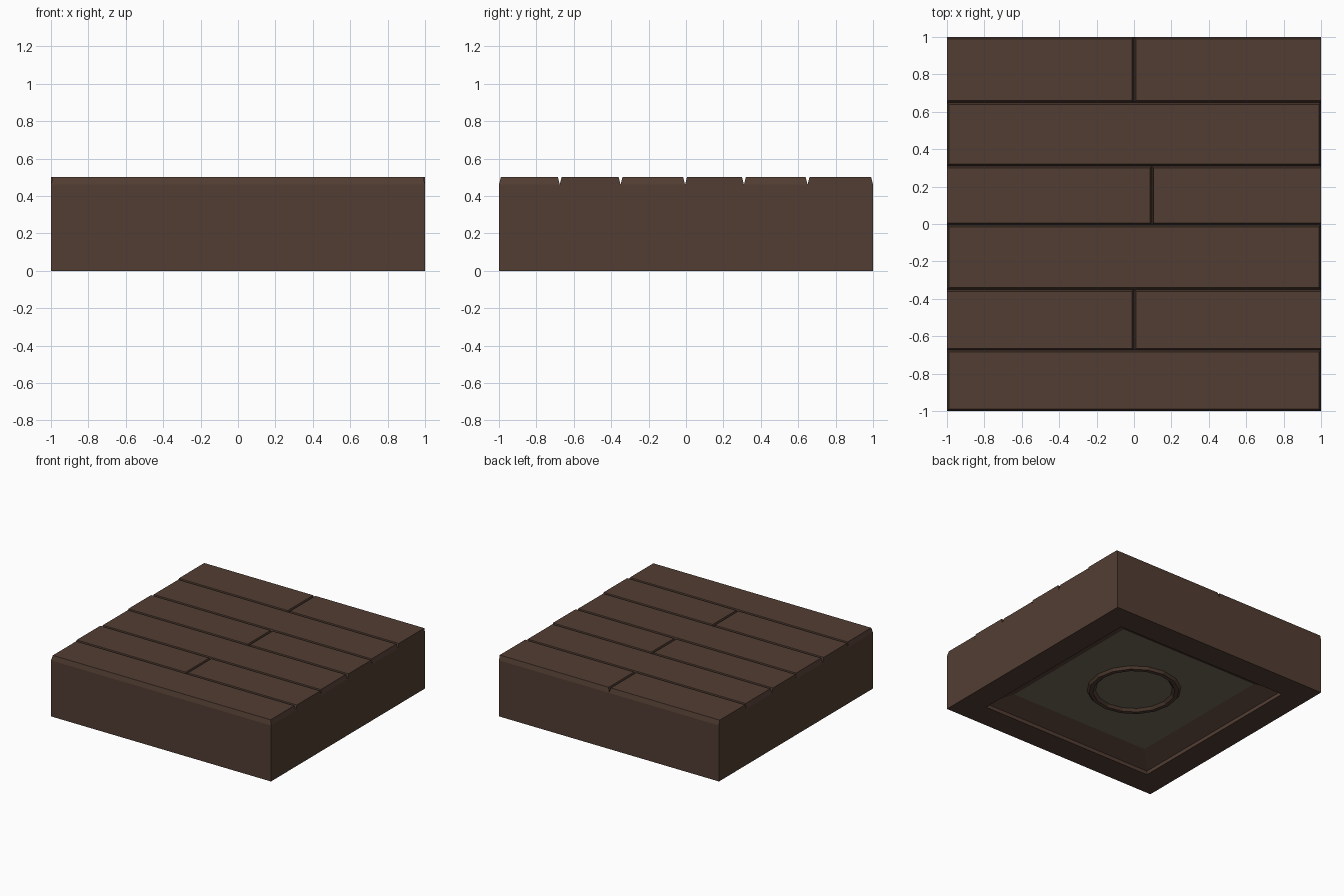
import bpy, bmesh, math

if "Cube" in bpy.data.objects:
    bpy.data.objects.remove(bpy.data.objects["Cube"])


def material(name, color):
    m = bpy.data.materials.new(name)
    m.diffuse_color = (*color, 1)
    m.use_nodes = True
    m.node_tree.nodes["Principled BSDF"].inputs["Base Color"].default_value = m.diffuse_color
    return m


WOOD = material("dark_wood", (0.085, 0.048, 0.033))
GREY = material("grey_panel", (0.17, 0.147, 0.1))


def finish(name, bm, mat):
    mesh = bpy.data.meshes.new(name)
    bm.to_mesh(mesh)
    bm.free()
    mesh.materials.append(mat)
    obj = bpy.data.objects.new(name, mesh)
    bpy.context.collection.objects.link(obj)
    return obj


def bridge(bm, a, b):
    for i in range(len(a)):
        j = (i + 1) % len(a)
        bm.faces.new((a[i], b[i], b[j], a[j]))


def rectangle(bm, x0, x1, y0, y1, z):
    return [bm.verts.new(p) for p in ((x0, y0, z), (x1, y0, z), (x1, y1, z), (x0, y1, z))]


TOP, GROOVE, SLOPE = 0.5, 0.46, 0.01
PANEL_Z, PANEL_R = 0.1, 0.64

# Base: outer walls, bottom rim, stepped opening and sloped recess
bm = bmesh.new()
profile = [(1, GROOVE), (1, 0), (0.79, 0), (0.79, 0.03), (PANEL_R, PANEL_Z)]
loops = [rectangle(bm, -r, r, -r, r, z) for r, z in profile]
for a, b in zip(loops, loops[1:]):
    bridge(bm, a, b)
finish("base", bm, WOOD)

# Recessed underside panel, facing down
bm = bmesh.new()
bm.faces.new(reversed(rectangle(bm, -PANEL_R, PANEL_R, -PANEL_R, PANEL_R, PANEL_Z)))
finish("underside_panel", bm, GREY)

# Raised bevelled ring on the panel
bm = bmesh.new()
N = 16
section = [(0.355, PANEL_Z), (0.34, 0.08), (0.31, 0.08), (0.29, PANEL_Z)]
rings = []
for r, z in section:
    rings.append([bm.verts.new((r * math.cos(2 * math.pi * i / N),
                                r * math.sin(2 * math.pi * i / N), z)) for i in range(N)])
for a, b in zip(rings, rings[1:]):
    bridge(bm, a, b)
finish("underside_ring", bm, WOOD)


# Planks: open-bottomed tapered boards that leave V grooves between them
def plank(name, x0, x1, y0, y1, left, right):
    bm = bmesh.new()
    top = rectangle(bm, x0 + left, x1 - right, y0 + SLOPE, y1 - SLOPE, TOP)
    bottom = rectangle(bm, x0, x1, y0, y1, GROOVE)
    bm.faces.new(top)
    bridge(bm, top, bottom)
    finish(name, bm, WOOD)


row_edges = [-1, -0.675, -0.35, -0.005, 0.31, 0.65, 1]
joints = [None, 0, None, 0.095, None, 0]
for i, joint in enumerate(joints):
    y0, y1 = row_edges[i], row_edges[i + 1]
    if joint is None:
        plank(f"plank_{i + 1}", -1, 1, y0, y1, SLOPE, SLOPE)
    else:
        plank(f"plank_{i + 1}_left", -1, joint, y0, y1, 0, SLOPE)
        plank(f"plank_{i + 1}_right", joint, 1, y0, y1, SLOPE, 0)
